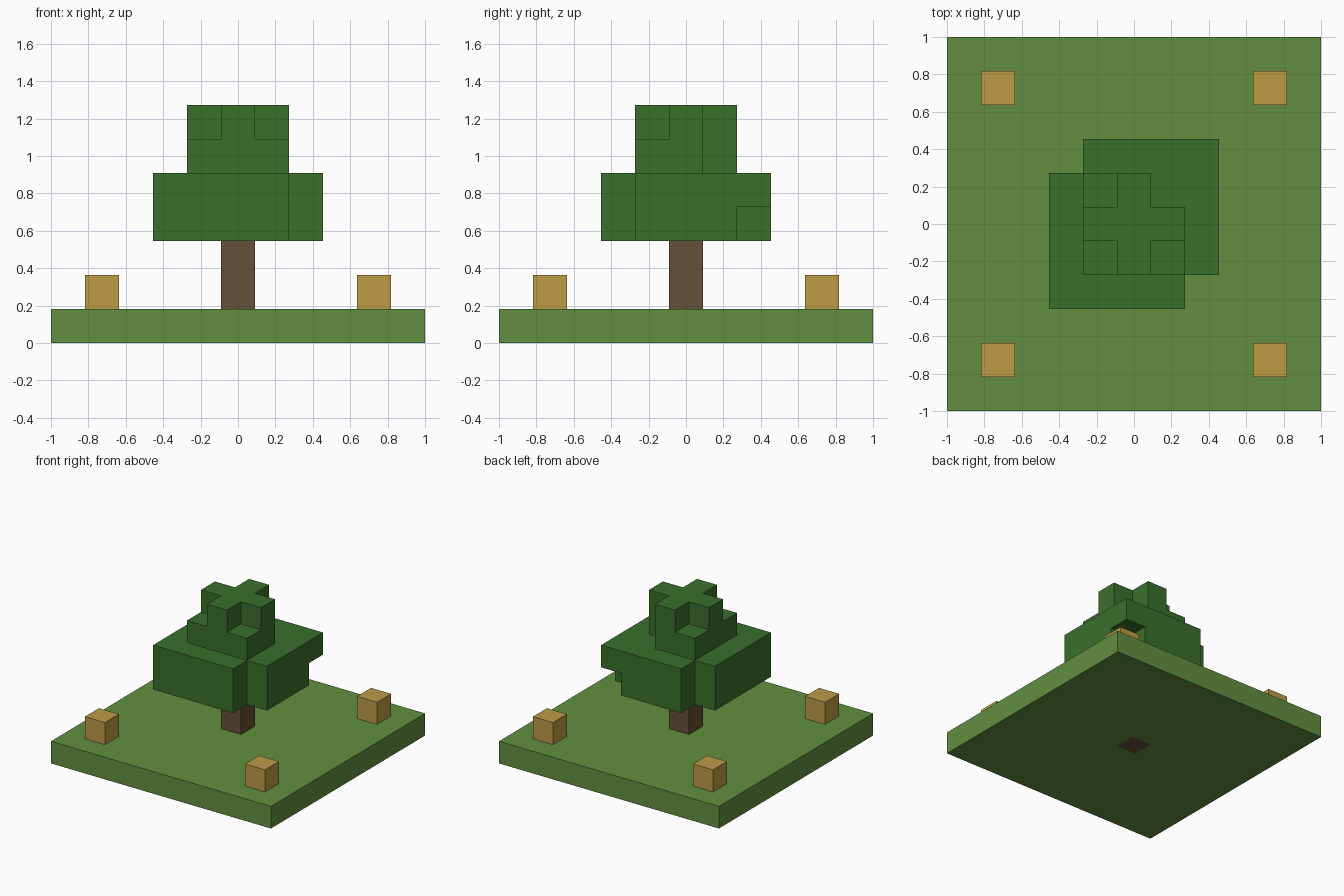
import bpy
import bmesh
from math import radians
from mathutils import Vector

cube = bpy.data.objects.get("Cube")
if cube:
    bpy.data.objects.remove(cube, do_unlink=True)

U = 2 / 11  # edge of one block


def material(name, color):
    mat = bpy.data.materials.new(name)
    mat.use_nodes = True
    mat.diffuse_color = (*color, 1)
    mat.node_tree.nodes["Principled BSDF"].inputs["Base Color"].default_value = (*color, 1)
    return mat


grass = material("grass green", (0.122, 0.275, 0.051))
leaf = material("leaf green", (0.042, 0.162, 0.025))
bark = material("bark brown", (0.130, 0.080, 0.035))
straw = material("straw yellow", (0.515, 0.332, 0.061))


def square(radius, z, missing=()):
    """One square layer of block cells, without the listed cells."""
    span = range(-radius, radius + 1)
    return {(x, y, z) for x in span for y in span if (x, y) not in missing}


def blocks(name, cells, mat):
    """Join block cells into one shell that has only the exposed faces."""
    bm = bmesh.new()
    verts = {}

    def corner(p):
        key = tuple(round(c * 2) for c in p)
        if key not in verts:
            verts[key] = bm.verts.new(p * U)
        return verts[key]

    for cell in cells:
        center = Vector(cell) + Vector((0, 0, 0.5))
        for axis in range(3):
            for sign in (-1, 1):
                n = Vector((0, 0, 0))
                n[axis] = sign
                if tuple(int(c + d) for c, d in zip(cell, n)) in cells:
                    continue
                a = Vector((0, 0, 0))
                a[(axis + 1) % 3] = 0.5
                b = n.cross(a)
                mid = center + n * 0.5
                bm.faces.new([corner(mid + s * a + t * b)
                              for s, t in ((-1, -1), (1, -1), (1, 1), (-1, 1))])
    # Merge flat neighbours into large faces
    bmesh.ops.dissolve_limit(bm, angle_limit=radians(1), verts=bm.verts[:], edges=bm.edges[:])
    bmesh.ops.recalc_face_normals(bm, faces=bm.faces[:])
    mesh = bpy.data.meshes.new(name)
    bm.to_mesh(mesh)
    bm.free()
    mesh.materials.append(mat)
    obj = bpy.data.objects.new(name, mesh)
    bpy.context.collection.objects.link(obj)
    return obj


# Ground slab with a socket for the trunk
blocks("ground", square(5, 0, {(0, 0)}), grass)

# Trunk, visible through the underside of the ground
blocks("trunk", {(0, 0, z) for z in range(3)}, bark)

# Leaves: two wide layers, then two narrow ones ending in a cross
notches = {(2, -2), (-2, 2)}
corners = {(x, y) for x in (-1, 1) for y in (-1, 1)}
leaves = square(2, 3, notches | {(2, 2)}) | square(2, 4, notches)
leaves |= square(1, 5, {(1, 1)}) | square(1, 6, corners)
blocks("leaves", leaves, leaf)

# One small block near each corner of the ground
for side, sx in (("left", 1), ("right", -1)):
    for end, sy in (("front", -1), ("back", 1)):
        bale = blocks(f"bale_{end}_{side}", {(0, 0, 1)}, straw)
        bale.location = (sx * 4 * U, sy * 4 * U, 0)
